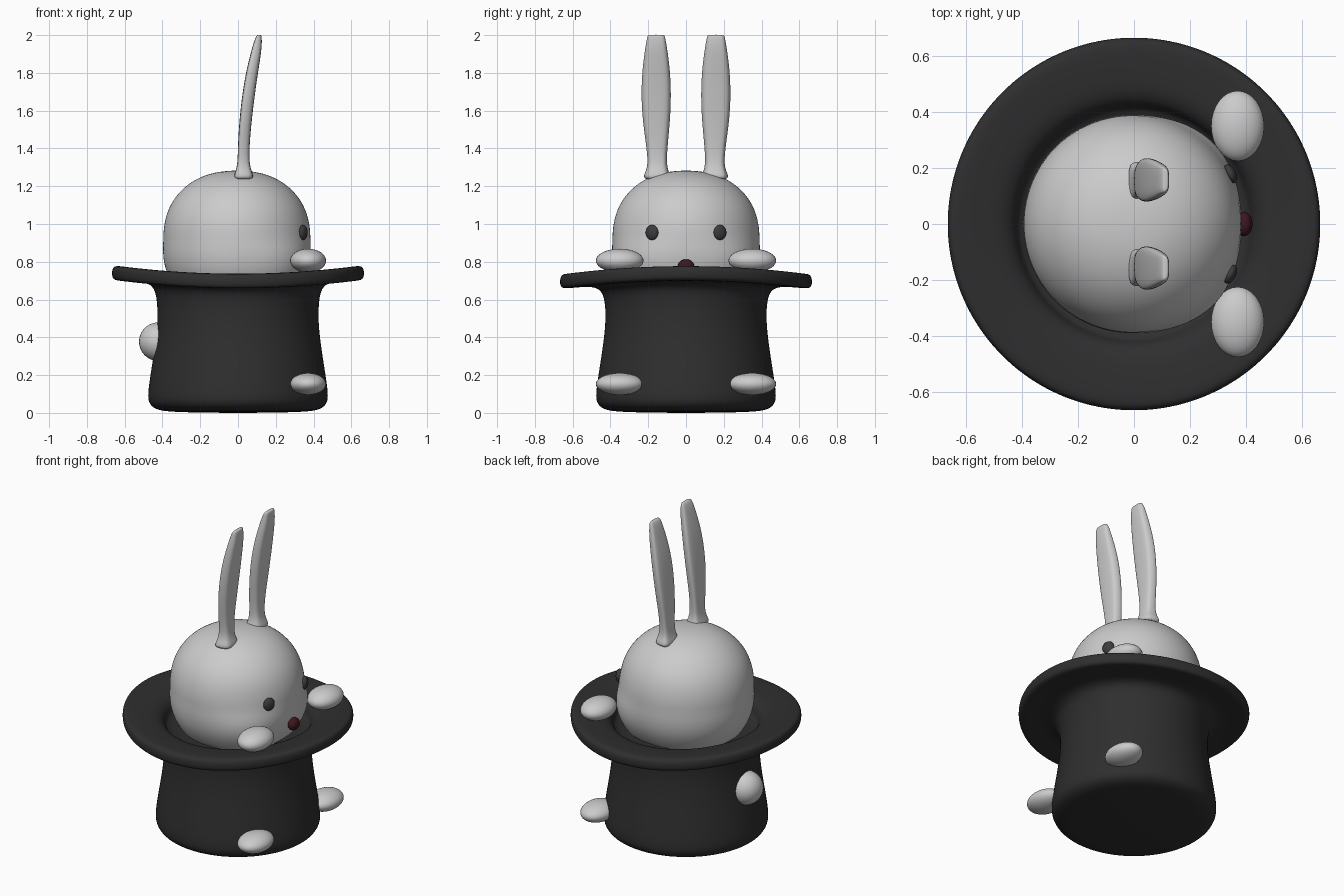
import bpy, bmesh, math

if "Cube" in bpy.data.objects:
    bpy.data.objects.remove(bpy.data.objects["Cube"])


def material(name, rgb):
    m = bpy.data.materials.new(name)
    m.diffuse_color = (*rgb, 1)
    m.use_nodes = True
    m.node_tree.nodes["Principled BSDF"].inputs["Base Color"].default_value = m.diffuse_color
    return m


BLACK = material("black_felt", (0.028, 0.028, 0.028))
EYE = material("eye_dark", (0.045, 0.045, 0.045))
RED = material("nose_red", (0.05, 0.008, 0.012))


def loft(name, rings, mat=None, levels=2):
    """Skin closed rings of points, cap both ends, then smooth."""
    bm = bmesh.new()
    loops = [[bm.verts.new(p) for p in ring] for ring in rings]
    n = len(loops[0])
    for a, b in zip(loops, loops[1:]):
        for i in range(n):
            j = (i + 1) % n
            bm.faces.new((a[i], a[j], b[j], b[i]))
    bm.faces.new(loops[0][::-1])
    bm.faces.new(loops[-1])
    bmesh.ops.recalc_face_normals(bm, faces=bm.faces)
    for f in bm.faces:
        f.smooth = True
    me = bpy.data.meshes.new(name)
    bm.to_mesh(me)
    bm.free()
    ob = bpy.data.objects.new(name, me)
    bpy.context.collection.objects.link(ob)
    if mat:
        me.materials.append(mat)
    sub = ob.modifiers.new("smooth", 'SUBSURF')
    sub.levels = sub.render_levels = levels
    return ob


def lathe(name, profile, shape, mat=None, n=48):
    """Revolve (radius, z) points; shape(r, z, angle) returns the final point."""
    rings = [[shape(r, z, 2 * math.pi * i / n) for i in range(n)] for r, z in profile]
    return loft(name, rings, mat)


def ellipsoid(name, loc, radii, mat=None, rot=(0, 0, 0)):
    bpy.ops.mesh.primitive_uv_sphere_add(segments=32, ring_count=20, location=loc, rotation=rot)
    ob = bpy.context.object
    ob.name = name
    ob.scale = radii
    bpy.ops.object.shade_smooth()
    if mat:
        ob.data.materials.append(mat)
    return ob


# Top hat: flared crown and a saddle-curved brim with a sunken opening
def saddle(r, z, t):
    if z > 0.6:
        z += 0.0225 * math.cos(2 * t) * (r / 0.665) ** 2
    return (r * math.cos(t), r * math.sin(t), z)


lathe("top_hat", [
    (0.02, 0.0), (0.36, 0.003), (0.44, 0.018), (0.474, 0.05), (0.48, 0.10), (0.46, 0.23),
    (0.433, 0.40), (0.425, 0.52), (0.432, 0.61), (0.45, 0.66), (0.50, 0.685), (0.62, 0.679),
    (0.658, 0.681), (0.669, 0.70), (0.669, 0.735), (0.658, 0.756), (0.62, 0.758),
    (0.54, 0.748), (0.48, 0.738), (0.44, 0.715), (0.42, 0.68), (0.41, 0.63), (0.02, 0.625),
], saddle, BLACK)


# Head: round dome with cheeks bulging forward low down
def cheeks(r, z, t):
    if z < 0.95 and math.cos(t) > 0:
        r += 0.025 * math.sin(2 * t) ** 2 * min(1, (0.95 - z) / 0.12)
    return (r * math.cos(t) - 0.006, r * math.sin(t), z)


lathe("head", [
    (0.01, 1.283), (0.10, 1.278), (0.19, 1.252), (0.27, 1.205), (0.335, 1.135), (0.372, 1.06),
    (0.389, 0.98), (0.390, 0.92), (0.393, 0.86), (0.388, 0.80), (0.372, 0.74),
    (0.34, 0.68), (0.30, 0.62), (0.01, 0.61),
], cheeks)

# Ears: z, centre x, half thickness, half width, centre y
EAR = [(1.23, 0.03, 0.06, 0.085, 0.155), (1.275, 0.03, 0.045, 0.065, 0.153),
       (1.32, 0.029, 0.031, 0.051, 0.152), (1.42, 0.03, 0.031, 0.060, 0.154),
       (1.55, 0.040, 0.033, 0.077, 0.157), (1.69, 0.056, 0.034, 0.084, 0.158),
       (1.82, 0.077, 0.032, 0.077, 0.158), (1.92, 0.098, 0.027, 0.063, 0.158),
       (1.975, 0.107, 0.020, 0.053, 0.158), (2.0, 0.112, 0.012, 0.047, 0.158),
       (2.002, 0.112, 0.006, 0.035, 0.158)]


def ear_ring(z, xc, thick, width, yc, side, n=16):
    pts = []
    for i in range(n):
        c, s = math.cos(2 * math.pi * i / n), math.sin(2 * math.pi * i / n)
        u = math.copysign(abs(c) ** 0.6, c)
        v = math.copysign(abs(s) ** 0.6, s)
        pts.append((xc + thick * u, side * yc + width * v * (0.94 - 0.12 * u), z))
    return pts


for side, tag in ((-1, "right"), (1, "left")):
    loft(f"ear_{tag}", [ear_ring(*row, side) for row in EAR])
    # Eyes, front paws and feet
    ellipsoid(f"eye_{tag}", (0.345, side * 0.18, 0.955), (0.02, 0.036, 0.04), EYE,
              (0, 0, side * 0.45))
    ellipsoid(f"paw_{tag}", (0.371, side * 0.351, 0.806), (0.095, 0.126, 0.063))
    ellipsoid(f"foot_{tag}", (0.371, side * 0.351, 0.153), (0.095, 0.126, 0.058))

# Nose and tail
ellipsoid("nose", (0.394, 0, 0.775), (0.03, 0.044, 0.038), RED)
ellipsoid("tail", (-0.422, 0, 0.377), (0.102, 0.104, 0.102))
